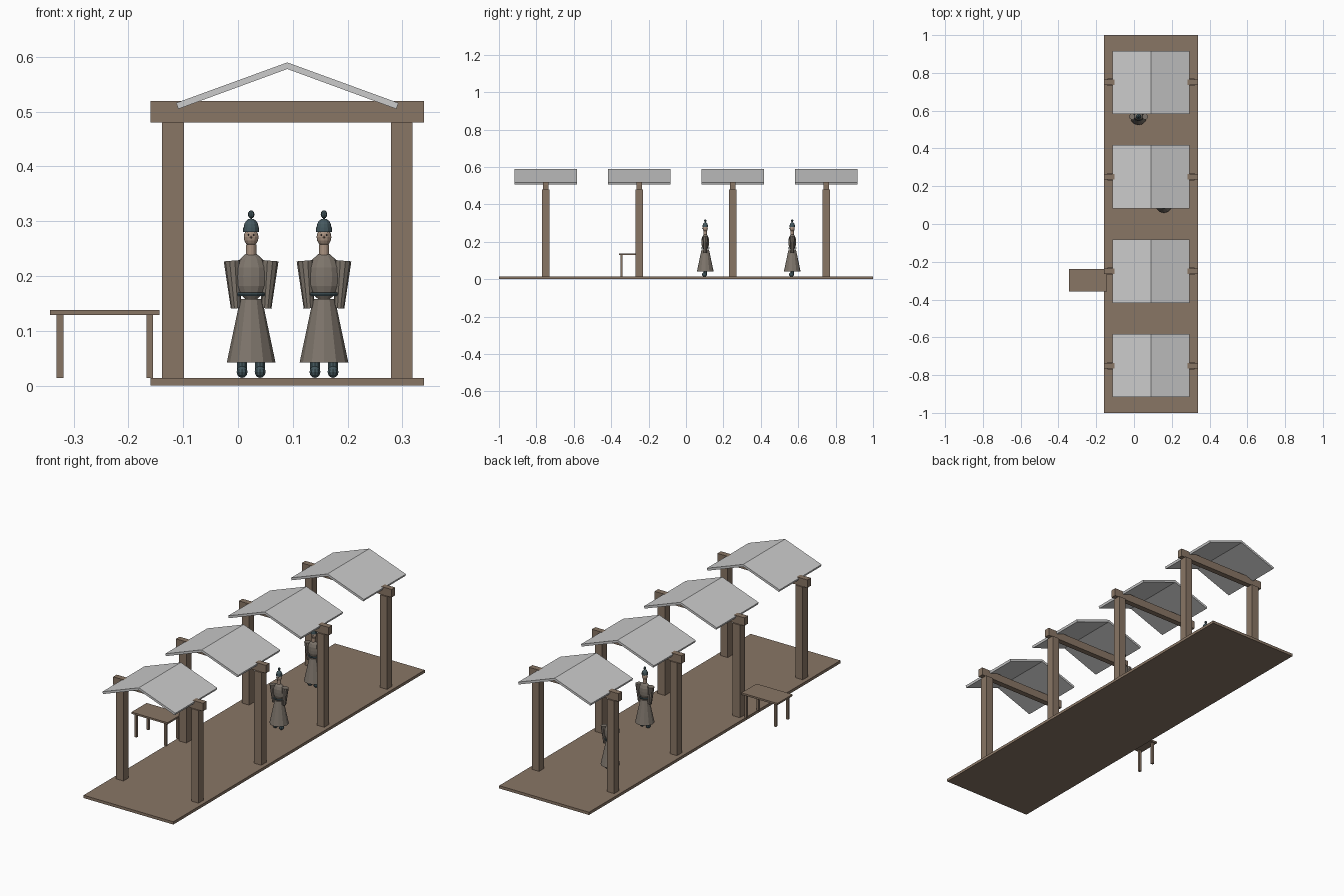
import bpy, bmesh
from math import pi
from mathutils import Vector

if "Cube" in bpy.data.objects:
    bpy.data.objects.remove(bpy.data.objects["Cube"])


def material(name, rgb):
    m = bpy.data.materials.new(name)
    m.diffuse_color = (*rgb, 1)
    m.use_nodes = True
    m.node_tree.nodes["Principled BSDF"].inputs["Base Color"].default_value = m.diffuse_color
    return m


WOOD = material("wood", (0.25, 0.18, 0.13))
ROBE = material("robe_cloth", (0.21, 0.18, 0.15))
TEAL = material("dark_teal", (0.06, 0.10, 0.115))
SKIN = material("skin", (0.40, 0.29, 0.22))
DARK = material("eye_dark", (0.03, 0.03, 0.03))


def finish(name, mat):
    ob = bpy.context.object
    ob.name = name
    if mat:
        ob.data.materials.append(mat)
    return ob


def box(name, x, y, z, mat):
    """Box from (min, max) ranges."""
    bpy.ops.mesh.primitive_cube_add(size=1, location=[sum(r) / 2 for r in (x, y, z)])
    bpy.context.object.scale = [r[1] - r[0] for r in (x, y, z)]
    return finish(name, mat)


def ball(name, loc, radii, mat, seg=12, rings=8):
    bpy.ops.mesh.primitive_uv_sphere_add(segments=seg, ring_count=rings, radius=1, location=loc)
    bpy.context.object.scale = radii
    return finish(name, mat)


def cone(name, a, b, ra, rb, mat, sides=12):
    """Tapered cylinder from point a to point b."""
    a, b = Vector(a), Vector(b)
    bpy.ops.mesh.primitive_cone_add(vertices=sides, radius1=ra, radius2=rb,
                                    depth=(b - a).length, location=(a + b) / 2)
    bpy.context.object.rotation_euler = (b - a).to_track_quat('Z', 'Y').to_euler()
    return finish(name, mat)


def extrude_y(name, profile, y0, y1):
    """Extrude an x-z outline along y."""
    bm = bmesh.new()
    face = bm.faces.new([bm.verts.new((x, y0, z)) for x, z in profile])
    ext = bmesh.ops.extrude_face_region(bm, geom=[face])["geom"]
    bmesh.ops.translate(bm, vec=(0, y1 - y0, 0),
                        verts=[v for v in ext if isinstance(v, bmesh.types.BMVert)])
    bmesh.ops.recalc_face_normals(bm, faces=bm.faces)
    me = bpy.data.meshes.new(name)
    bm.to_mesh(me)
    bm.free()
    bpy.context.collection.objects.link(bpy.data.objects.new(name, me))


# Walkway floor
MID = 0.09
box("floor", (MID - 0.25, MID + 0.25), (-1, 1), (0, 0.014), WOOD)

# Four bays: two posts, a cross beam and two roof slopes each
for y in (-0.75, -0.25, 0.25, 0.75):
    for s in (-1, 1):
        px = MID + s * 0.209
        box("post", (px - 0.02, px + 0.02), (y - 0.02, y + 0.02), (0.014, 0.48), WOOD)
        slope = [(MID, 0.59), (MID + s * 0.203, 0.516), (MID + s * 0.199, 0.505), (MID, 0.578)]
        extrude_y("roof_slope", slope, y - 0.167, y + 0.167)
    box("cross_beam", (MID - 0.25, MID + 0.25), (y - 0.014, y + 0.014), (0.48, 0.52), WOOD)

# Side table
TX, TY = -0.243, -0.297
box("table_top", (TX - 0.1, TX + 0.1), (TY - 0.06, TY + 0.06), (0.129, 0.138), WOOD)
for sx in (-1, 1):
    for sy in (-1, 1):
        lx, ly = TX + sx * 0.082, TY + sy * 0.048
        box("table_leg", (lx - 0.006, lx + 0.006), (ly - 0.006, ly + 0.006), (0.014, 0.129), WOOD)


def robed_figure(x, y):
    # Robe: skirt, torso and sash
    cone("skirt", (x, y, 0.042), (x, y, 0.158), 0.0445, 0.020, ROBE)
    bm_torso = ball("torso", (x, y, 0.199), (0.029, 0.020, 0.044), ROBE)
    for v in bm_torso.data.vertices:
        # fuller barrel shape
        if 0.1 < abs(v.co.z) < 0.8:
            v.co.x *= 1.04
            v.co.y *= 1.04
    bpy.ops.mesh.primitive_torus_add(location=(x, y, 0.167), major_segments=16, minor_segments=6,
                                     major_radius=0.025, minor_radius=0.0035)
    bpy.context.object.scale = (1, 0.82, 1)
    finish("sash", TEAL)
    # Neck, head and face
    cone("neck", (x, y, 0.238), (x, y, 0.258), 0.0095, 0.0095, SKIN)
    ball("head", (x, y, 0.271), (0.0135, 0.0135, 0.0165), SKIN)
    cone("nose", (x, y - 0.012, 0.271), (x, y - 0.018, 0.270), 0.0025, 0.0005, SKIN, 6)
    # Cap with brim and knob
    cone("cap_band", (x, y, 0.280), (x, y, 0.289), 0.0145, 0.0145, TEAL)
    ball("cap", (x, y, 0.289), (0.0135, 0.0135, 0.016), TEAL)
    ball("cap_knob", (x, y, 0.3125), (0.006, 0.006, 0.0075), TEAL, 8, 6)
    # Mirrored parts: sleeves, eyes and boots
    for s in (-1, 1):
        cone("sleeve", (x + s * 0.0275, y, 0.141), (x + s * 0.0345, y, 0.228), 0.0095, 0.0155, ROBE, 10)
        ball("eye", (x + s * 0.005, y - 0.0122, 0.275), (0.0016,) * 3, DARK, 6, 4)
        bx = x + s * 0.0165
        cone("boot_shaft", (bx, y, 0.025), (bx, y, 0.046), 0.0095, 0.0095, TEAL, 10)
        ball("boot_foot", (bx, y - 0.004, 0.025), (0.0105, 0.014, 0.011), TEAL, 10, 6)


robed_figure(0.024, 0.568)
robed_figure(0.157, 0.103)
